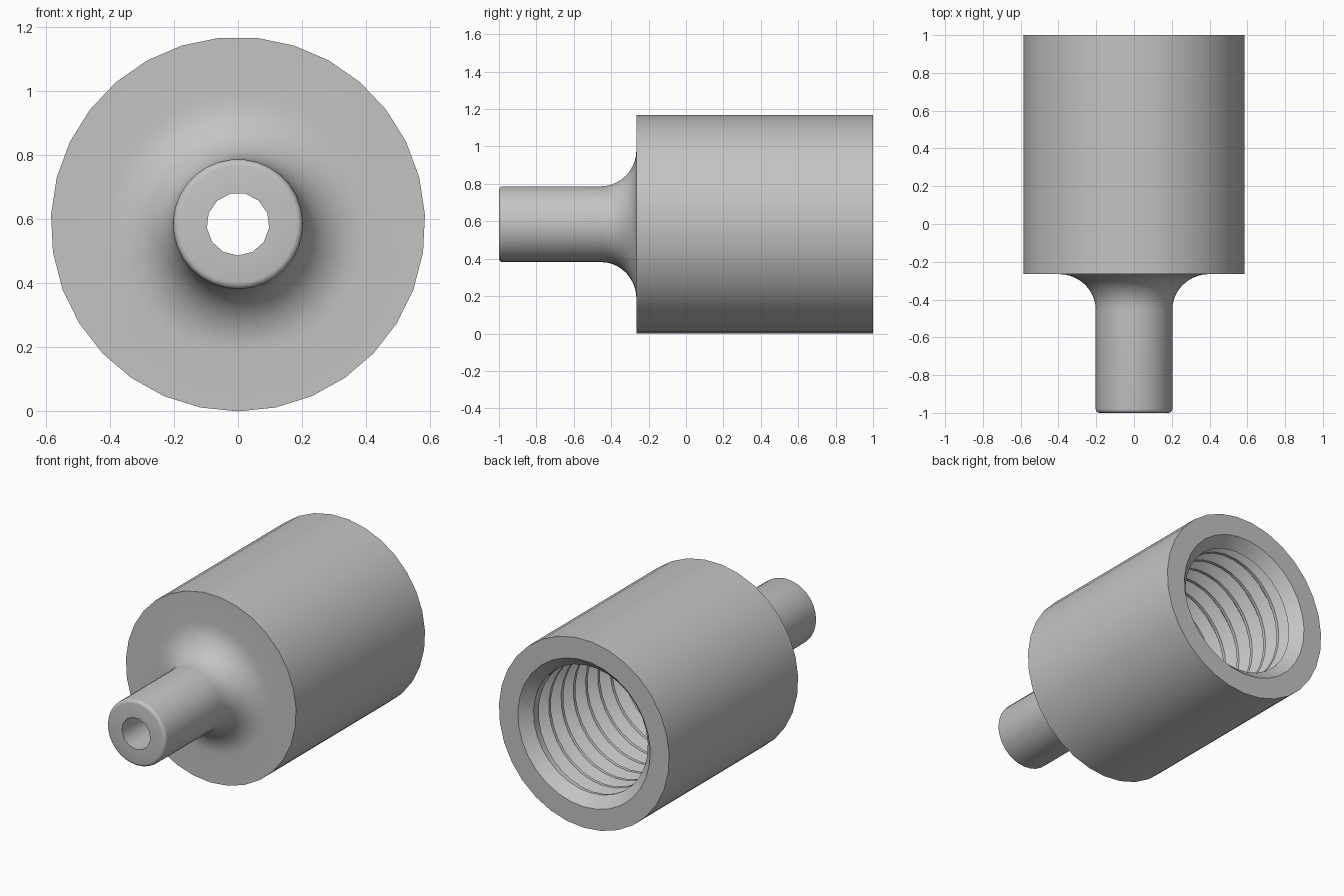
import bpy, bmesh
from math import sin, cos, pi, radians

cube = bpy.data.objects.get("Cube")
if cube:
    bpy.data.objects.remove(cube, do_unlink=True)

SIDES = 31
BODY_R, TIP_R, BORE_R = 0.585, 0.203, 0.098
SHOULDER_Y, FLOOR_Y, THREAD_TOP = -0.265, -0.135, 0.935
CREST_R, ROOT_R, PITCH = 0.393, 0.455, 0.12

grey = bpy.data.materials.new("plain grey")
grey.use_nodes = True
grey.diffuse_color = (0.55, 0.55, 0.55, 1)
grey.node_tree.nodes["Principled BSDF"].inputs["Base Color"].default_value = grey.diffuse_color


def around(bm, r, y, k):
    """Vertex at radius r and depth y, on side k of the lengthwise axis."""
    a = 2 * pi * k / SIDES
    return bm.verts.new((r * sin(a), y, BODY_R - r * cos(a)))


def skin(bm, columns):
    """Join neighbouring columns of vertices with quads."""
    for a, b in zip(columns, columns[1:]):
        for i in range(len(a) - 1):
            bm.faces.new((a[i], a[i + 1], b[i + 1], b[i]))


def arc(cy, cr, ry, rr, start, end, steps):
    """Profile points (radius, depth) along an elliptical arc."""
    angles = [radians(start + (end - start) * i / steps) for i in range(steps + 1)]
    return [(cr + rr * sin(t), cy + ry * cos(t)) for t in angles]


bm = bmesh.new()

# Outer profile: rounded tip, stem, fillet, shoulder, barrel, rim and lead-in chamfer
profile = arc(-0.98, TIP_R - 0.02, 0.02, 0.02, 180, 90, 4)
profile += arc(SHOULDER_Y - 0.19, 0.4, 0.19, 0.4 - TIP_R, -90, 0, 10)
profile += [(BODY_R, SHOULDER_Y), (BODY_R, 1.0), (ROOT_R, 1.0), (CREST_R, THREAD_TOP)]
skin(bm, [[around(bm, r, y, k) for r, y in profile] for k in range(SIDES + 1)])

# Right-handed internal thread, run out to plain circles at both ends
shape = [(0, CREST_R), (0.17, CREST_R), (0.53, ROOT_R), (0.64, ROOT_R)]
turns = int((THREAD_TOP - FLOOR_Y) / PITCH) + 3
columns = []
for k in range(SIDES + 1):
    column = []
    for turn in range(turns):
        for offset, r in shape:
            y = THREAD_TOP + PITCH * (1 - turn - offset - k / SIDES)
            if not FLOOR_Y + 0.002 < y < THREAD_TOP - 0.002:
                y = min(max(y, FLOOR_Y), THREAD_TOP)
                y = FLOOR_Y if y < 0 else THREAD_TOP
                r = CREST_R
            column.append(around(bm, r, y, k))
    columns.append(column)
skin(bm, columns)

# Flat tip and flat socket floor
bm.faces.new([around(bm, *profile[0], k) for k in range(SIDES)])
bm.faces.new([around(bm, CREST_R, FLOOR_Y, k) for k in range(SIDES)])

bmesh.ops.remove_doubles(bm, verts=bm.verts[:], dist=0.0005)
bmesh.ops.recalc_face_normals(bm, faces=bm.faces[:])
mesh = bpy.data.meshes.new("threaded_adapter")
bm.to_mesh(mesh)
bm.free()
mesh.materials.append(grey)
adapter = bpy.data.objects.new("threaded_adapter", mesh)
bpy.context.collection.objects.link(adapter)

# Through bore from the tip into the socket
bpy.ops.mesh.primitive_cylinder_add(vertices=13, radius=BORE_R, depth=1.2,
                                    location=(0, -0.6, BODY_R), rotation=(pi / 2, 0, 0))
cutter = bpy.context.object
cutter.name = "bore_cutter"
cutter.hide_render = True
cutter.data.materials.append(grey)
bpy.context.view_layer.update()
if min((cutter.matrix_world @ v.co).z for v in cutter.data.vertices) > BODY_R - BORE_R + 0.001:
    cutter.rotation_euler = (pi / 2, pi, 0)

bpy.ops.object.select_all(action="DESELECT")
adapter.select_set(True)
bpy.context.view_layer.objects.active = adapter
bore = adapter.modifiers.new("bore", "BOOLEAN")
bore.operation = "DIFFERENCE"
bore.solver = "EXACT"
bore.object = cutter
bpy.ops.object.modifier_apply(modifier=bore.name)
bpy.data.objects.remove(cutter, do_unlink=True)
bpy.ops.object.shade_smooth_by_angle(angle=radians(30))
